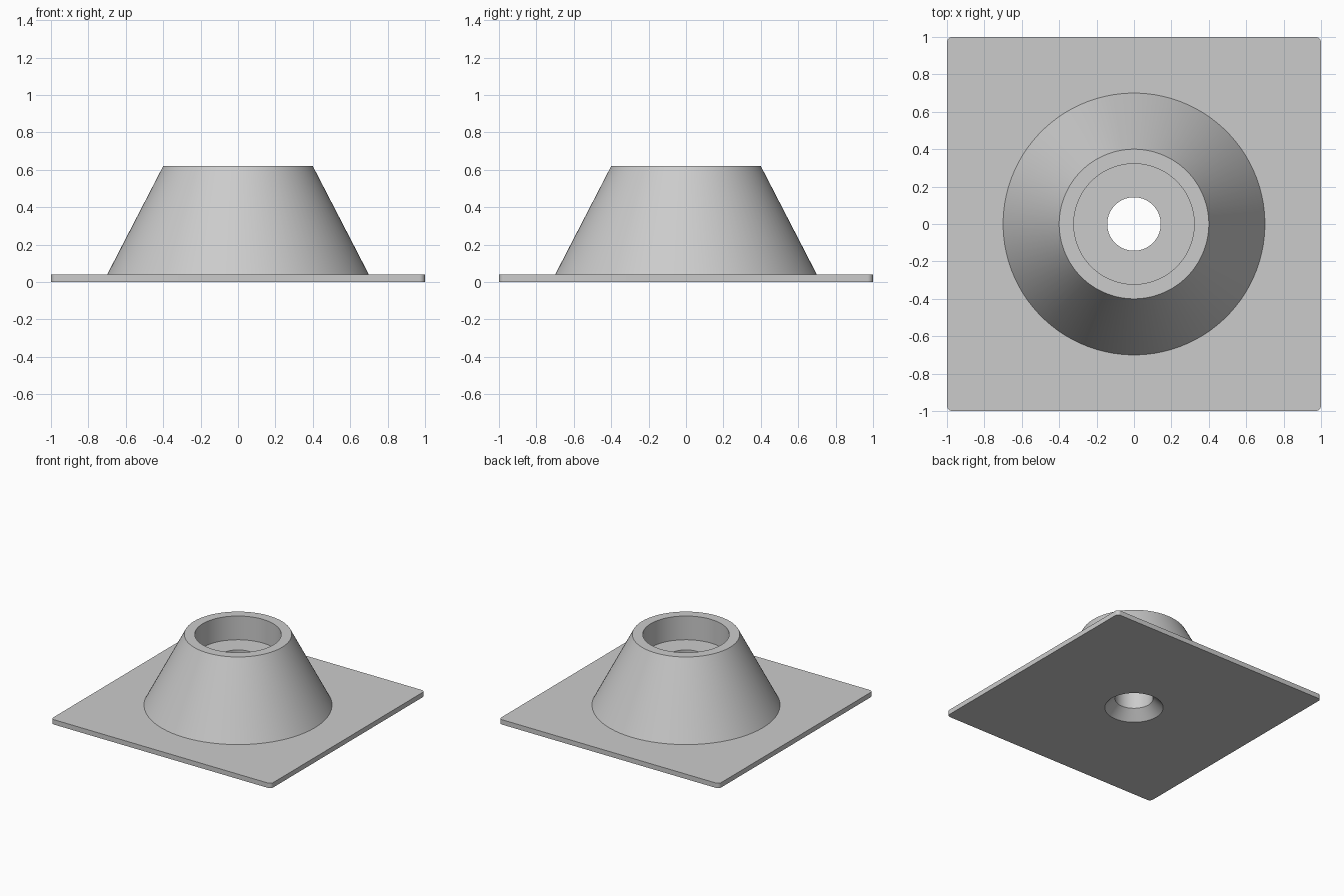
import bpy, bmesh
from math import sin, cos, pi, radians

cube = bpy.data.objects.get("Cube")
if cube:
    bpy.data.objects.remove(cube, do_unlink=True)

QUARTER = 24                 # points per quarter turn
HALF, CORNER = 1.0, 0.03     # plate half width and corner radius
PLATE_TOP, TOP = 0.04, 0.62


def circle(radius, z):
    turn = [(i + 0.5) / QUARTER * pi / 2 for i in range(4 * QUARTER)]
    return [(radius * cos(a), radius * sin(a), z) for a in turn]


def rounded_square(z):
    points = []
    for q in range(4):
        mid = (q + 0.5) * pi / 2
        cx = (HALF - CORNER) * (1 if cos(mid) > 0 else -1)
        cy = (HALF - CORNER) * (1 if sin(mid) > 0 else -1)
        for i in range(QUARTER):
            a = (q + i / (QUARTER - 1)) * pi / 2
            points.append((cx + CORNER * cos(a), cy + CORNER * sin(a), z))
    return points


def loft_closed(name, rings, material):
    """Join each ring to the next, and the last to the first."""
    bm = bmesh.new()
    loops = [[bm.verts.new(p) for p in ring] for ring in rings]
    for low, high in zip(loops, loops[1:] + loops[:1]):
        for i in range(len(low)):
            j = (i + 1) % len(low)
            bm.faces.new((low[i], low[j], high[j], high[i]))
    bmesh.ops.recalc_face_normals(bm, faces=bm.faces)
    mesh = bpy.data.meshes.new(name)
    bm.to_mesh(mesh)
    bm.free()
    mesh.materials.append(material)
    obj = bpy.data.objects.new(name, mesh)
    bpy.context.collection.objects.link(obj)
    return obj


grey = bpy.data.materials.new("plain grey")
grey.use_nodes = True
colour = (0.6, 0.6, 0.6, 1)
grey.diffuse_color = colour
grey.node_tree.nodes["Principled BSDF"].inputs["Base Color"].default_value = colour

mount = loft_closed("cone_mount_on_plate", [
    rounded_square(0),            # plate underside
    rounded_square(PLATE_TOP),
    circle(0.7, PLATE_TOP),       # cone foot
    circle(0.4, TOP),             # rim
    circle(0.322, TOP),
    circle(0.322, 0.425),         # pocket floor
    circle(0.143, 0.425),         # through hole
    circle(0.143, 0.077),
    circle(0.22, 0),              # countersink mouth
], grey)

bpy.ops.object.select_all(action='DESELECT')
mount.select_set(True)
bpy.context.view_layer.objects.active = mount
bpy.ops.object.shade_smooth_by_angle(angle=radians(30))
